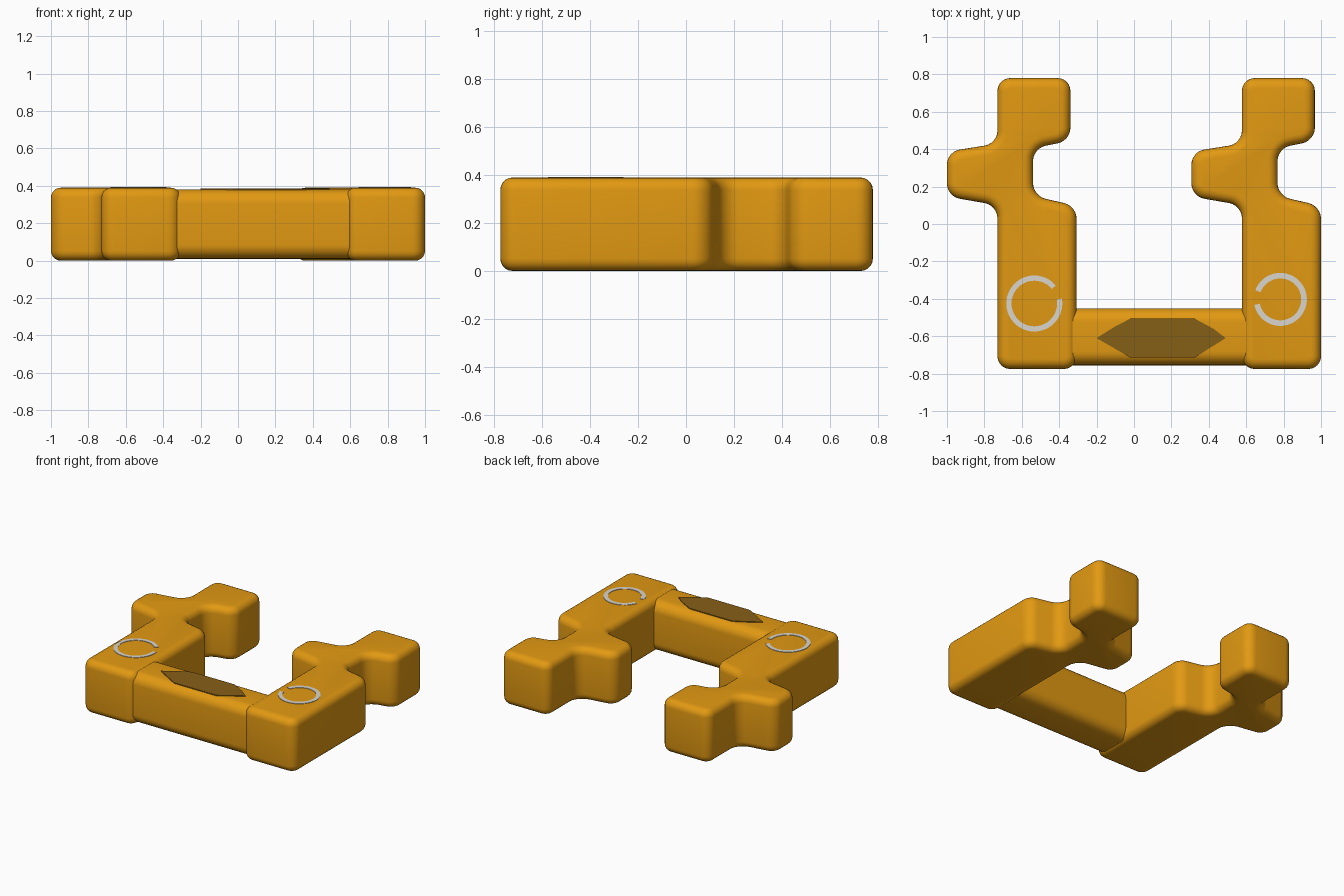
import bpy, bmesh, math

if "Cube" in bpy.data.objects:
    bpy.data.objects.remove(bpy.data.objects["Cube"])


def material(name, rgb):
    m = bpy.data.materials.new(name)
    m.diffuse_color = (*rgb, 1)
    m.use_nodes = True
    m.node_tree.nodes["Principled BSDF"].inputs["Base Color"].default_value = m.diffuse_color
    return m


ORANGE = material("amber orange", (0.76, 0.32, 0.006))
BROWN = material("dark brown", (0.24, 0.115, 0.008))
SILVER = material("pale silver", (0.70, 0.67, 0.62))


def finish(bm, name, mat, smooth=True):
    bmesh.ops.recalc_face_normals(bm, faces=bm.faces)
    me = bpy.data.meshes.new(name)
    bm.to_mesh(me)
    bm.free()
    ob = bpy.data.objects.new(name, me)
    bpy.context.collection.objects.link(ob)
    me.materials.append(mat)
    if smooth:
        bpy.ops.object.select_all(action='DESELECT')
        ob.select_set(True)
        bpy.context.view_layer.objects.active = ob
        bpy.ops.object.shade_smooth_by_angle(angle=math.radians(40))
    return ob


def slab(name, points, z0, z1, mat, corner=0, edge=0):
    """Outline with rounded corners, extruded upward, with rounded rims."""
    bm = bmesh.new()
    bm.faces.new([bm.verts.new((x, y, z0)) for x, y in points])
    if corner:
        bmesh.ops.bevel(bm, geom=bm.verts[:], offset=corner, segments=6,
                        profile=0.5, affect='VERTICES')
    ext = bmesh.ops.extrude_face_region(bm, geom=bm.faces[:])
    for v in ext["geom"]:
        if isinstance(v, bmesh.types.BMVert):
            v.co.z = z1
    bmesh.ops.recalc_face_normals(bm, faces=bm.faces)
    if edge:
        rims = [e for e in bm.edges if abs(e.verts[0].co.z - e.verts[1].co.z) < 1e-5]
        bmesh.ops.bevel(bm, geom=rims, offset=edge, segments=5,
                        profile=0.5, affect='EDGES')
    return finish(bm, name, mat, smooth=edge > 0)


# Key-shaped side arms: same outline, shifted along x
ARM = [(-0.73, -0.775), (-0.307, -0.775), (-0.307, 0.097), (-0.54, 0.15),
       (-0.54, 0.405), (-0.34, 0.445), (-0.34, 0.78), (-0.73, 0.78),
       (-0.73, 0.43), (-1.0, 0.387), (-1.0, 0.147), (-0.73, 0.10)]
for name, dx in (("left_arm", 0), ("right_arm", 1.307)):
    slab(name, [(x + dx, y) for x, y in ARM], 0, 0.39, ORANGE, 0.068, 0.052)

# Rounded crossbar joining the arms
bm = bmesh.new()
bmesh.ops.create_cube(bm, size=1)
for v in bm.verts:
    v.co.x = 0.13 + v.co.x * 1.24
    v.co.y = -0.603 + v.co.y * 0.305
    v.co.z = 0.195 + v.co.z * 0.37
long_edges = [e for e in bm.edges if abs(e.verts[0].co.x - e.verts[1].co.x) > 0.5]
bmesh.ops.bevel(bm, geom=long_edges, offset=0.075, segments=7,
                profile=0.5, affect='EDGES')
finish(bm, "crossbar", ORANGE)

# Dark pointed plate on top of the crossbar
PLATE = [(-0.2, -0.61), (-0.105, -0.665), (-0.02, -0.714), (0.325, -0.714),
         (0.49, -0.61), (0.425, -0.56), (0.325, -0.506), (-0.02, -0.506),
         (-0.105, -0.55)]
slab("grip_plate", PLATE, 0.379, 0.385, BROWN)


# Open silver rings lying on the arms
def ring(name, cx, cy, r_out, r_in, start, end, n=40):
    angles = [math.radians(start + (end - start) * i / n) for i in range(n + 1)]
    pts = [(cx + r_out * math.cos(a), cy + r_out * math.sin(a)) for a in angles]
    pts += [(cx + r_in * math.cos(a), cy + r_in * math.sin(a)) for a in reversed(angles)]
    slab(name, pts, 0.389, 0.393, SILVER)


ring("left_ring", -0.533, -0.425, 0.15, 0.122, 40, 370)
ring("right_ring", 0.782, -0.403, 0.142, 0.112, -168, 160)
